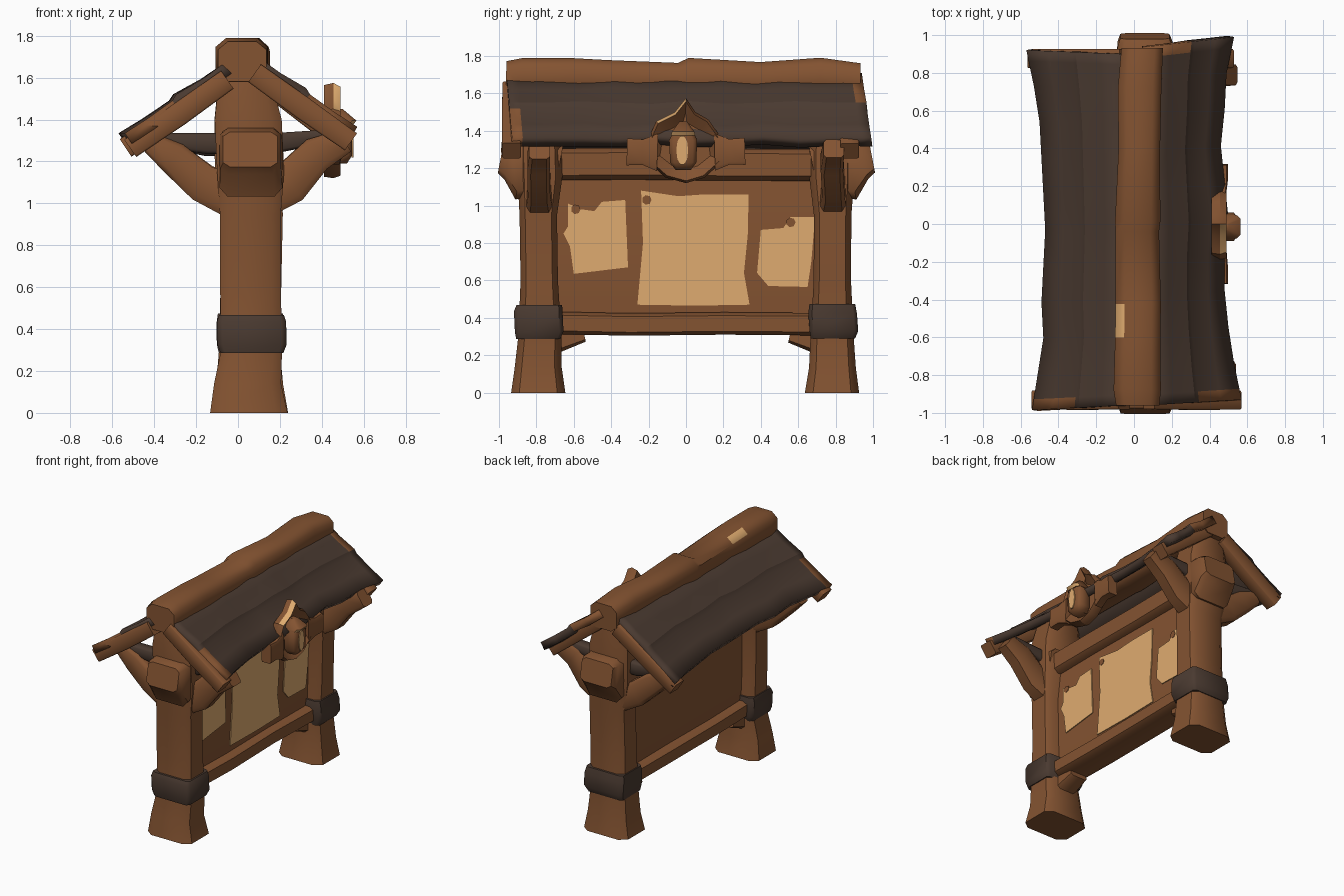
import bpy, bmesh, math, random
from mathutils import Vector

random.seed(4)
if "Cube" in bpy.data.objects:
    bpy.data.objects.remove(bpy.data.objects["Cube"], do_unlink=True)


def material(name, rgb):
    m = bpy.data.materials.new(name)
    m.use_nodes = True
    m.diffuse_color = (*rgb, 1)
    m.node_tree.nodes["Principled BSDF"].inputs["Base Color"].default_value = (*rgb, 1)
    return m


WOOD = material("warm wood", (0.23, 0.087, 0.031))
DARK = material("dark shingle", (0.068, 0.042, 0.03))
PAPER = material("tan paper", (0.74, 0.41, 0.16))
X, Y, Z = Vector((1, 0, 0)), Vector((0, 1, 0)), Vector((0, 0, 1))


def finish(name, bm, *mats, angle=50, fix=True):
    if fix:
        bmesh.ops.recalc_face_normals(bm, faces=bm.faces)
    me = bpy.data.meshes.new(name)
    bm.to_mesh(me)
    bm.free()
    ob = bpy.data.objects.new(name, me)
    bpy.context.collection.objects.link(ob)
    for m in mats:
        me.materials.append(m)
    bpy.ops.object.select_all(action='DESELECT')
    ob.select_set(True)
    bpy.context.view_layer.objects.active = ob
    bpy.ops.object.shade_smooth_by_angle(angle=math.radians(angle))
    return ob


def beam(name, stations, u, mat=WOOD, c=0.7, wobble=0.006, patch=None):
    """Loft chamfered sections; a station is (x, y, z, half size along u, other half size)."""
    bm = bmesh.new()
    d = (Vector(stations[-1][:3]) - Vector(stations[0][:3])).normalized()
    v = d.cross(u).normalized()
    section = [(1, c), (c, 1), (-c, 1), (-1, c), (-1, -c), (-c, -1), (c, -1), (1, -c)]
    rings = []
    for x, y, z, a, b in stations:
        w = Vector([random.uniform(-wobble, wobble) for _ in range(3)])
        rings.append([bm.verts.new(Vector((x, y, z)) + w + u * a * p + v * b * q)
                      for p, q in section])
    n = len(section)
    for r0, r1 in zip(rings, rings[1:]):
        for i in range(n):
            bm.faces.new((r0[i], r0[(i + 1) % n], r1[(i + 1) % n], r1[i]))
    bm.faces.new(rings[0])
    bm.faces.new(rings[-1])
    bmesh.ops.recalc_face_normals(bm, faces=bm.faces)
    if patch:
        for f in bm.faces:
            f.material_index = int(patch(f))
    return finish(name, bm, mat, PAPER)


def plate(name, outline, x0, x1, mat):
    """Extrude a (y, z) outline along x."""
    bm = bmesh.new()
    f = bm.faces.new([bm.verts.new((x0, y, z)) for y, z in outline])
    ext = bmesh.ops.extrude_face_region(bm, geom=[f])
    bmesh.ops.translate(bm, vec=X * (x1 - x0),
                        verts=[g for g in ext["geom"] if isinstance(g, bmesh.types.BMVert)])
    return finish(name, bm, mat)


# Posts with flared feet, dark bands, beam stubs, braces and ties
for s, end in ((-1, "front"), (1, "back")):
    y = s * 0.785
    beam(end + "_post", [(.055, y, 0, .185, .145), (.05, y, .14, .16, .125), (.06, y, .3, .145, .115),
                         (.063, y, .6, .145, .1), (.063, y, .95, .145, .1), (.055, y, 1.15, .16, .12),
                         (.045, y, 1.4, .16, .12), (.03, y, 1.62, .12, .1)], X)
    beam(end + "_band", [(.062, y, .285, .15, .118), (.065, y, .33, .165, .13),
                         (.065, y, .43, .165, .13), (.06, y, .47, .155, .122)], X, DARK, c=.85)
    beam(end + "_beam_stub", [(.06, s * .68, 1.2, .13, .12), (.06, s * .88, 1.2, .15, .17),
                              (.06, s * .95, 1.25, .145, .11), (.06, s * .992, 1.26, .13, .085)],
         X, c=.75, wobble=.003)
    beam(end + "_right_brace", [(.12, y, 1.03, .075, .1), (.25, y, 1.1, .06, .1),
                                (.37, y, 1.235, .06, .085), (.51, y, 1.3, .055, .06)], Y)
    beam(end + "_left_brace", [(-.0, y, 1.03, .08, .11), (-.17, y, 1.1, .065, .09),
                               (-.3, y, 1.21, .06, .08), (-.42, y, 1.29, .05, .05)], Y)
    beam(end + "_tie", [(-.43, y, 1.31, .04, .03), (-.15, y, 1.28, .04, .05),
                        (.15, y, 1.29, .04, .05), (.45, y, 1.32, .04, .03)], Y, DARK)
    beam(end + "_knee", [(.05, s * .55, .31, .07, .04), (.05, s * .68, .28, .08, .06)], X)

# Board and its rails
beam("board", [(.06, y, .8, .05, .42) for y in (-.72, 0, .72)], X, c=.95, wobble=0)
for name, z, h in (("bottom_rail", .37, .06), ("top_rail", 1.22, .085)):
    beam(name, [(.06, y, z, .11, h) for y in (-.74, -.3, .2, .74)], X)

# Notices with torn outlines
plate("middle_notice", [(-.26, .47), (.05, .465), (.34, .47), (.31, .64), (.33, .84), (.335, 1.06),
                        (.1, 1.06), (-.04, 1.05), (-.24, 1.08), (-.23, .8)], .108, .117, PAPER)
plate("front_notice", [(-.6, .635), (-.31, .67), (-.325, 1.03), (-.45, 1.02), (-.49, .97), (-.56, .98),
                       (-.63, 1.01), (-.63, .89), (-.655, .85), (-.62, .78)], .108, .117, PAPER)
plate("back_notice", [(.44, .57), (.65, .565), (.67, .7), (.69, .94), (.56, .94), (.52, .88),
                      (.4, .87), (.38, .64)], .108, .117, PAPER)
# Pins on the notices
for y, z in ((-.21, 1.03), (-.59, .98), (.56, .91)):
    plate("pin", [(y + .026 * math.cos(a), z + .026 * math.sin(a))
                  for a in (k * math.tau / 7 for k in range(7))], .112, .12, WOOD)

# Ridge log with one bare patch
beam("ridge_log", [(.02, -.965, 1.68, .115, .095), (.02, -.88, 1.68, .125, .105),
                   (.02, -.6, 1.68, .12, .105), (.02, -.42, 1.675, .12, .1),
                   (.02, -.04, 1.665, .115, .095), (.02, .01, 1.68, .12, .112),
                   (.025, .4, 1.67, .11, .1), (.03, .72, 1.685, .115, .105),
                   (.04, .93, 1.67, .11, .095)], X, c=.6, wobble=.004,
     patch=lambda f: f.normal.x < -.4 and f.normal.z > .4
     and -.58 < f.calc_center_median().y < -.44)

# Roof slopes: stepped, wavy sheets over end rafters
SLOPES = (("left", -1, (-.05, 1.67), 1.335, (-.96, .9), (-.985, .92),
           (.54, .51, .48, .49, .48, .47, .48, .49, .5, .53, .57)),
          ("right", 1, (.08, 1.7), 1.365, (-.96, .94), (-.93, .99),
           (.57, .53, .5, .48, .48, .5, .48, .46, .48, .49, .53)))
STATIONS = [0, .03] + [i / 10 for i in range(1, 10)] + [.97, 1]
for name, s, top, low, ridge_span, eave_span, eaves in SLOPES:
    bm = bmesh.new()
    rows = []
    for t, lift in ((0, .01), (.25, .006), (.5, .018), (.54, 0), (.78, -.004), (1, 0)):
        row = []
        for k in STATIONS:
            i = min(int(k * 10), 9)
            e = eaves[i] + (k * 10 - i) * (eaves[i + 1] - eaves[i])
            y0 = ridge_span[0] + k * (ridge_span[1] - ridge_span[0])
            y1 = eave_span[0] + k * (eave_span[1] - eave_span[0])
            wave = .009 * math.sin(k * 23 + t * 5) if .1 < k < .9 else 0
            row.append(bm.verts.new((top[0] + t * (s * e - top[0]), y0 + t * (y1 - y0),
                                     top[1] + t * (low - top[1]) + lift + wave)))
        rows.append(row)
    last = len(STATIONS) - 2
    for r, (a, b) in enumerate(zip(rows, rows[1:])):
        for i in range(last + 1):
            f = bm.faces.new((a[i], b[i], b[i + 1], a[i + 1]))
            # Worn wood at the front eave corners and the back of the right ridge
            f.material_index = int((i == 0 and r > 2) or (s > 0 and i == last and r < 2))
    bm.normal_update()
    for f in bm.faces:
        if f.normal.z < 0:
            f.normal_flip()
    roof = finish(name + "_roof", bm, DARK, WOOD, angle=25, fix=False)
    mod = roof.modifiers.new("thickness", "SOLIDIFY")
    mod.thickness, mod.offset = .06, -1
    for end, y, reach in (("front", -.932, (eaves[0] + eaves[1]) / 2),
                          ("back", .875, (eaves[-1] + eaves[-2]) / 2)):
        beam(name + "_" + end + "_rafter",
             [(top[0], y, top[1] - .08, .05, .052),
              ((top[0] + s * reach) / 2, y, (top[1] + low) / 2 - .08, .052, .055),
              (s * (reach - .012), y, low - .072, .05, .05)], Y, c=.85, wobble=.002)

# Emblem plaque: pointed shield with a bevelled rim and a sunken centre
outline = [(0, 1.575), (-.06, 1.5), (-.16, 1.45), (-.2, 1.36), (-.21, 1.24), (-.11, 1.15), (0, 1.12),
           (.1, 1.15), (.2, 1.24), (.19, 1.36), (.12, 1.46), (.05, 1.5)]
bm = bmesh.new()
rings = [[bm.verts.new((x, y * k, 1.3 + (z - 1.3) * k)) for y, z in outline]
         for x, k in ((.41, .96), (.455, 1), (.49, .93))]
n = len(outline)
for r0, r1 in zip(rings, rings[1:]):
    for i in range(n):
        bm.faces.new((r0[i], r0[(i + 1) % n], r1[(i + 1) % n], r1[i]))
bm.faces.new(rings[0])
face = bm.faces.new(rings[-1])
bmesh.ops.recalc_face_normals(bm, faces=bm.faces)
bmesh.ops.inset_individual(bm, faces=[face], thickness=.06)
bmesh.ops.translate(bm, vec=-X * .05, verts=face.verts)
for f in bm.faces:
    m = f.calc_center_median()
    f.material_index = int(m.z > 1.45 and m.y < 0 and m.x > .46 and f.normal.z > .2)
finish("emblem_plaque", bm, WOOD, PAPER, angle=30)
for s, end in ((-1, "front"), (1, "back")):
    beam(end + "_emblem_arm", [(.455, s * .15, 1.285, .035, .1), (.46, s * .23, 1.285, .035, .068),
                               (.46, s * .315, 1.29, .04, .072)], X, c=.8, wobble=.003)

# Small lamp in the emblem, with a pale front
beam("emblem_lamp", [(.48, -.015, 1.19, .04, .04), (.49, -.015, 1.23, .055, .07),
                     (.49, -.015, 1.35, .055, .075), (.49, -.015, 1.4, .05, .05)], X, wobble=0)
plate("lamp_glow", [(-.02 + .032 * math.cos(a), 1.295 + .08 * math.sin(a))
                    for a in (k * math.tau / 10 for k in range(10))], .542, .551, PAPER)
beam("lamp_cap", [(.49, -.015, 1.375, .06, .065), (.5, -.015, 1.395, .065, .06),
                  (.48, -.015, 1.45, .02, .02)], X, wobble=0,
     patch=lambda f: f.normal.x > .5 and f.calc_center_median().z < 1.42)
